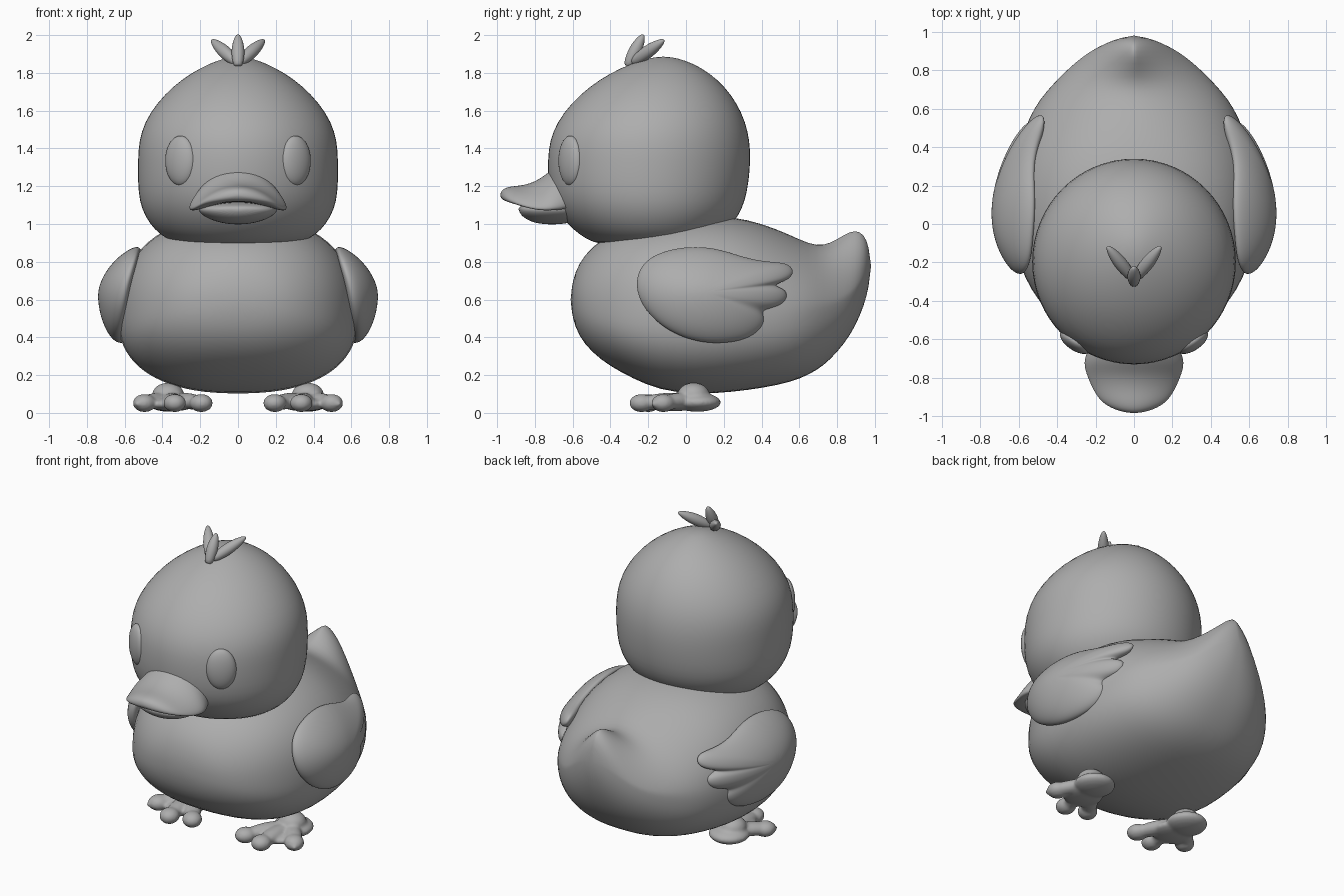
import bpy, bmesh, math
from mathutils import Matrix, Vector

grey = bpy.data.materials.new("soft_grey")
grey.diffuse_color = (0.42, 0.42, 0.42, 1)


def finish(name, bm, subdiv=0):
    """Turn a bmesh into a smooth, optionally subdivided object."""
    bmesh.ops.recalc_face_normals(bm, faces=bm.faces[:])
    mesh = bpy.data.meshes.new(name)
    bm.to_mesh(mesh)
    bm.free()
    for p in mesh.polygons:
        p.use_smooth = True
    mesh.materials.append(grey)
    ob = bpy.data.objects.new(name, mesh)
    bpy.context.collection.objects.link(ob)
    if subdiv:
        mod = ob.modifiers.new("smooth", 'SUBSURF')
        mod.levels = mod.render_levels = subdiv
    return ob


def loft(name, rings, start, end, subdiv=1):
    """Skin closed rings and close both ends with a pole."""
    bm = bmesh.new()
    rows = [[bm.verts.new(p) for p in r] for r in rings]
    n = len(rows[0])
    for a, b in zip(rows, rows[1:]):
        for i in range(n):
            j = (i + 1) % n
            bm.faces.new((a[i], a[j], b[j], b[i]))
    for pole, row in ((start, rows[0]), (end, rows[-1])):
        v = bm.verts.new(pole)
        for i in range(n):
            bm.faces.new((row[i], row[(i + 1) % n], v))
    return finish(name, bm, subdiv)


def spow(v, e):
    return math.copysign(abs(v) ** e, v)


def angles(n):
    return [2 * math.pi * i / n for i in range(n)]


# Body with upturned tail: y, bottom, top, half width, widest z, upper exponent
body_rows = [
    (-0.60, 0.50, 0.70, 0.16, 0.60, 2.0), (-0.57, 0.41, 0.79, 0.28, 0.58, 2.0),
    (-0.50, 0.32, 0.88, 0.40, 0.55, 2.1), (-0.40, 0.245, 0.95, 0.50, 0.52, 2.3),
    (-0.28, 0.18, 1.00, 0.57, 0.50, 2.4), (-0.14, 0.12, 1.03, 0.62, 0.50, 2.4),
    (0.05, 0.095, 1.05, 0.64, 0.50, 2.4), (0.25, 0.11, 1.04, 0.63, 0.50, 2.3),
    (0.40, 0.13, 1.005, 0.60, 0.51, 2.1), (0.55, 0.16, 0.945, 0.55, 0.52, 1.9),
    (0.65, 0.20, 0.895, 0.49, 0.54, 1.8), (0.73, 0.25, 0.885, 0.42, 0.56, 1.6),
    (0.80, 0.32, 0.92, 0.35, 0.58, 1.4), (0.87, 0.41, 0.965, 0.27, 0.62, 1.25),
    (0.92, 0.51, 0.965, 0.19, 0.68, 1.3), (0.96, 0.62, 0.92, 0.10, 0.75, 1.6)]
rings = []
for y, lo, hi, w, zw, up in body_rows:
    ring = []
    for a in angles(40):
        c, s = math.cos(a), math.sin(a)
        e = up if s > 0 else 2.35
        ring.append((w * spow(c, 2 / e), y, zw + (hi - zw if s > 0 else zw - lo) * spow(s, 2 / e)))
    rings.append(ring)
loft("body", rings, (0, -0.612, 0.60), (0, 0.982, 0.78))

# Head: z, front y, back y, half width
head_rows = [
    (0.89, -0.46, 0.12, 0.30), (0.92, -0.53, 0.17, 0.38), (0.97, -0.60, 0.22, 0.445),
    (1.04, -0.665, 0.28, 0.495), (1.12, -0.71, 0.315, 0.525), (1.22, -0.733, 0.335, 0.533),
    (1.34, -0.735, 0.345, 0.533), (1.44, -0.725, 0.34, 0.527), (1.54, -0.685, 0.318, 0.497),
    (1.64, -0.61, 0.272, 0.432), (1.73, -0.51, 0.205, 0.345), (1.80, -0.40, 0.125, 0.248),
    (1.85, -0.29, 0.04, 0.15), (1.88, -0.19, -0.05, 0.065)]
rings = []
for z, f, b, w in head_rows:
    rings.append([(w * math.cos(a), (f + b) / 2 + (b - f) / 2 * math.sin(a), z) for a in angles(32)])
loft("head", rings, (0, -0.18, 0.87), (0, -0.12, 1.887))


# Bill halves: y, half width, centre z, thickness, droop of the sides
def bill(name, rows, tip):
    rings = [[(w * math.cos(a), y, z + t * math.sin(a) - d * math.cos(a) ** 2)
              for a in angles(24)] for y, w, z, t, d in rows]
    first = rows[0]
    loft(name, rings, (0, first[0], first[2]), tip, 2)


bill("upper_bill", [
    (-0.58, 0.20, 1.225, 0.11, 0.11), (-0.66, 0.245, 1.215, 0.10, 0.12),
    (-0.72, 0.265, 1.20, 0.085, 0.115), (-0.78, 0.25, 1.175, 0.06, 0.095),
    (-0.85, 0.22, 1.162, 0.046, 0.068), (-0.91, 0.185, 1.16, 0.042, 0.045),
    (-0.95, 0.135, 1.157, 0.038, 0.025), (-0.975, 0.07, 1.155, 0.025, 0.008)], (0, -0.985, 1.153))
bill("lower_bill", [
    (-0.58, 0.19, 1.07, 0.06, -0.01), (-0.68, 0.215, 1.06, 0.065, -0.02),
    (-0.76, 0.205, 1.058, 0.06, -0.02), (-0.82, 0.175, 1.06, 0.05, -0.015),
    (-0.87, 0.11, 1.07, 0.03, -0.005)], (0, -0.89, 1.08))


# Feather tuft on the crown
def tuft(name, base, tip):
    base, tip = Vector(base), Vector(tip)
    rot = (tip - base).to_track_quat('Z', 'Y')
    rings = [[base.lerp(tip, t) + rot @ Vector((r * math.cos(a), r * math.sin(a), 0))
              for a in angles(12)]
             for t, r in ((0, .024), (.25, .034), (.5, .037), (.72, .030), (.88, .020), (.97, .010))]
    loft(name, rings, base, tip)


tuft("tuft_middle", (0, -0.31, 1.835), (0, -0.225, 2.005))
for s, side in ((1, "left"), (-1, "right")):
    tuft("tuft_" + side, (s * 0.01, -0.28, 1.855), (s * 0.14, -0.115, 1.975))

# Wing outline (y, z) with three feather tips at the rear
wing_outline = [
    (-0.27, 0.67), (-0.255, 0.76), (-0.19, 0.83), (-0.08, 0.87), (0.05, 0.885), (0.18, 0.87),
    (0.32, 0.82), (0.44, 0.80), (0.54, 0.797), (0.58, 0.755), (0.555, 0.705), (0.45, 0.675),
    (0.53, 0.66), (0.545, 0.61), (0.50, 0.56), (0.395, 0.545), (0.425, 0.50), (0.405, 0.44),
    (0.32, 0.385), (0.20, 0.365), (0.08, 0.37), (-0.04, 0.405), (-0.15, 0.47), (-0.24, 0.57)]


def wing_base(y, z):
    x = 0.655 - (0.42 if y > 0 else 0.7) * y * y
    return x - (1.5 if z > 0.6 else 0.4) * (z - 0.6) ** 2


def ellipsoid(bm, centre, radii, turn=0, tilt=0):
    m = (Matrix.Translation(centre) @ Matrix.Rotation(turn, 4, 'Z')
         @ Matrix.Rotation(tilt, 4, 'X') @ Matrix.Diagonal((*radii, 1)))
    bmesh.ops.create_uvsphere(bm, u_segments=32, v_segments=20, radius=1, matrix=m)


for s, side in ((1, "left"), (-1, "right")):
    # Domed wing on both faces, shrinking the outline towards its centre
    cy, cz = 0.10, 0.64
    rings = []
    steps = [(k, 1) for k in (0.2, 0.45, 0.7, 0.88, 0.97)] + [(1.0, 0)] \
        + [(k, -1) for k in (0.97, 0.88, 0.7, 0.45, 0.2)]
    for k, face in steps:
        ring = []
        for y, z in wing_outline:
            py, pz = cy + k * (y - cy), cz + k * (z - cz)
            ring.append((s * (wing_base(py, pz) + face * 0.09 * math.sqrt(1 - k * k)), py, pz))
        rings.append(ring)
    mid = wing_base(cy, cz)
    loft("wing_" + side, rings, (s * (mid + 0.09), cy, cz), (s * (mid - 0.09), cy, cz), 2)

    # Eye bulging slightly from the face
    bm = bmesh.new()
    ellipsoid(bm, (s * 0.305, -0.612, 1.335), (0.092, 0.045, 0.132), s * math.radians(34))
    finish("eye_" + side, bm)

    # Webbed foot: heel, ankle and three toes fused together
    bm = bmesh.new()
    ellipsoid(bm, (s * 0.36, 0.06, 0.056), (0.125, 0.125, 0.05))
    ellipsoid(bm, (s * 0.37, 0.04, 0.095), (0.085, 0.085, 0.065))
    ellipsoid(bm, (s * 0.35, -0.06, 0.045), (0.125, 0.12, 0.036))
    for tx, ty in ((0.195, -0.20), (0.335, -0.235), (0.495, -0.12)):
        dx, dy = tx - 0.36, ty - 0.05
        turn = math.atan2(-s * dx, dy)
        ellipsoid(bm, (s * (0.36 + dx * 0.62), 0.05 + dy * 0.62, 0.062),
                  (0.052, 0.16, 0.042), turn, -0.1)
        ellipsoid(bm, (s * tx, ty, 0.052), (0.06, 0.065, 0.048), turn)
    foot = finish("foot_" + side, bm)
    mod = foot.modifiers.new("fuse", 'REMESH')
    mod.mode = 'VOXEL'
    mod.voxel_size = 0.01
    mod.use_smooth_shade = True
    mod = foot.modifiers.new("soften", 'SMOOTH')
    mod.iterations = 6
